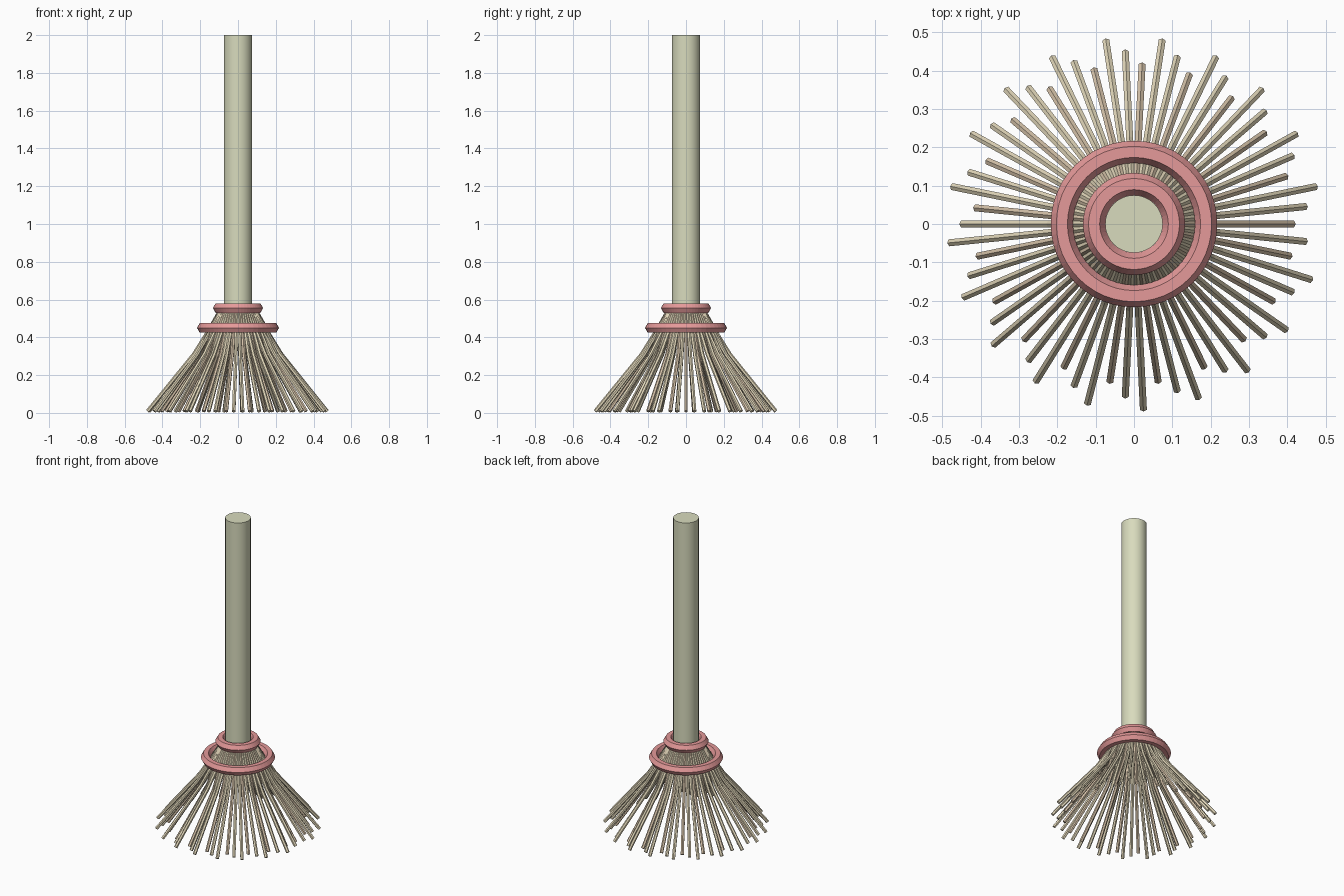
import bpy, bmesh
from math import sin, cos, pi, tau, hypot
from mathutils import Vector

if "Cube" in bpy.data.objects:
    bpy.data.objects.remove(bpy.data.objects["Cube"])


def material(name, rgb):
    m = bpy.data.materials.new(name)
    m.diffuse_color = (*rgb, 1)
    m.use_nodes = True
    m.node_tree.nodes["Principled BSDF"].inputs["Base Color"].default_value = m.diffuse_color
    return m


def finish(name, bm, mat, smooth=False):
    bmesh.ops.recalc_face_normals(bm, faces=bm.faces)
    me = bpy.data.meshes.new(name)
    bm.to_mesh(me)
    bm.free()
    me.materials.append(mat)
    ob = bpy.data.objects.new(name, me)
    bpy.context.collection.objects.link(ob)
    if smooth:
        bpy.context.view_layer.objects.active = ob
        ob.select_set(True)
        bpy.ops.object.shade_smooth_by_angle()
        ob.select_set(False)
    return ob


def bridge(bm, a, b):
    n = len(a)
    for k in range(n):
        bm.faces.new((a[k], a[(k + 1) % n], b[(k + 1) % n], b[k]))


def ring(name, major, minor, z, mat, segs=48, sides=6):
    bm = bmesh.new()
    loops = []
    for i in range(segs):
        a = tau * i / segs
        loops.append([bm.verts.new(((major + minor * cos(t)) * cos(a),
                                    (major + minor * cos(t)) * sin(a),
                                    z + minor * sin(t)))
                      for t in (tau * k / sides for k in range(sides))])
    for i in range(segs):
        bridge(bm, loops[i], loops[(i + 1) % segs])
    finish(name, bm, mat)


def add_bristle(bm, angle, path, radius, sides=6):
    # sweep a small polygon along a path of (r, z) points in a radial plane
    out = Vector((cos(angle), sin(angle), 0))
    side = Vector((-sin(angle), cos(angle), 0))
    up = Vector((0, 0, 1))
    loops = []
    for i, (r, z) in enumerate(path):
        p, q = path[max(i - 1, 0)], path[min(i + 1, len(path) - 1)]
        dr, dz = q[0] - p[0], q[1] - p[1]
        d = hypot(dr, dz)
        normal = out * (-dz / d) + up * (dr / d)
        c = out * r + up * z
        loops.append([bm.verts.new(c + radius * (normal * cos(t) + side * sin(t)))
                      for t in (tau * k / sides for k in range(sides))])
    for a, b in zip(loops, loops[1:]):
        bridge(bm, a, b)
    bm.faces.new(loops[0])
    bm.faces.new(loops[-1])


green = material("handle_green", (0.69, 0.71, 0.51))
red = material("binding_red", (0.78, 0.32, 0.32))
straw = material("straw", (0.76, 0.68, 0.49))
brown_straw = material("brown_straw", (0.69, 0.56, 0.41))

# handle
bm = bmesh.new()
bmesh.ops.create_cone(bm, cap_ends=True, segments=32, radius1=0.075, radius2=0.075, depth=1.5)
bmesh.ops.translate(bm, verts=bm.verts, vec=(0, 0, 1.25))
finish("handle", bm, green, smooth=True)

# binding rings
ring("upper_binding", 0.104, 0.029, 0.555, red)
ring("lower_binding", 0.188, 0.029, 0.45, red)

# bristles in three repeating lengths
COUNT = 62
for kind, (label, mat) in enumerate((("short", brown_straw), ("medium", straw), ("long", straw))):
    bm = bmesh.new()
    tip = 0.413 + 0.034 * kind
    path = [(0.09, 0.55), (0.15, 0.445), (0.205 + 0.015 * kind, 0.31), (tip, 0.0085)]
    for i in range(kind, COUNT, 3):
        add_bristle(bm, tau * i / COUNT, path, 0.0105)
    finish(label + "_bristles", bm, mat)
